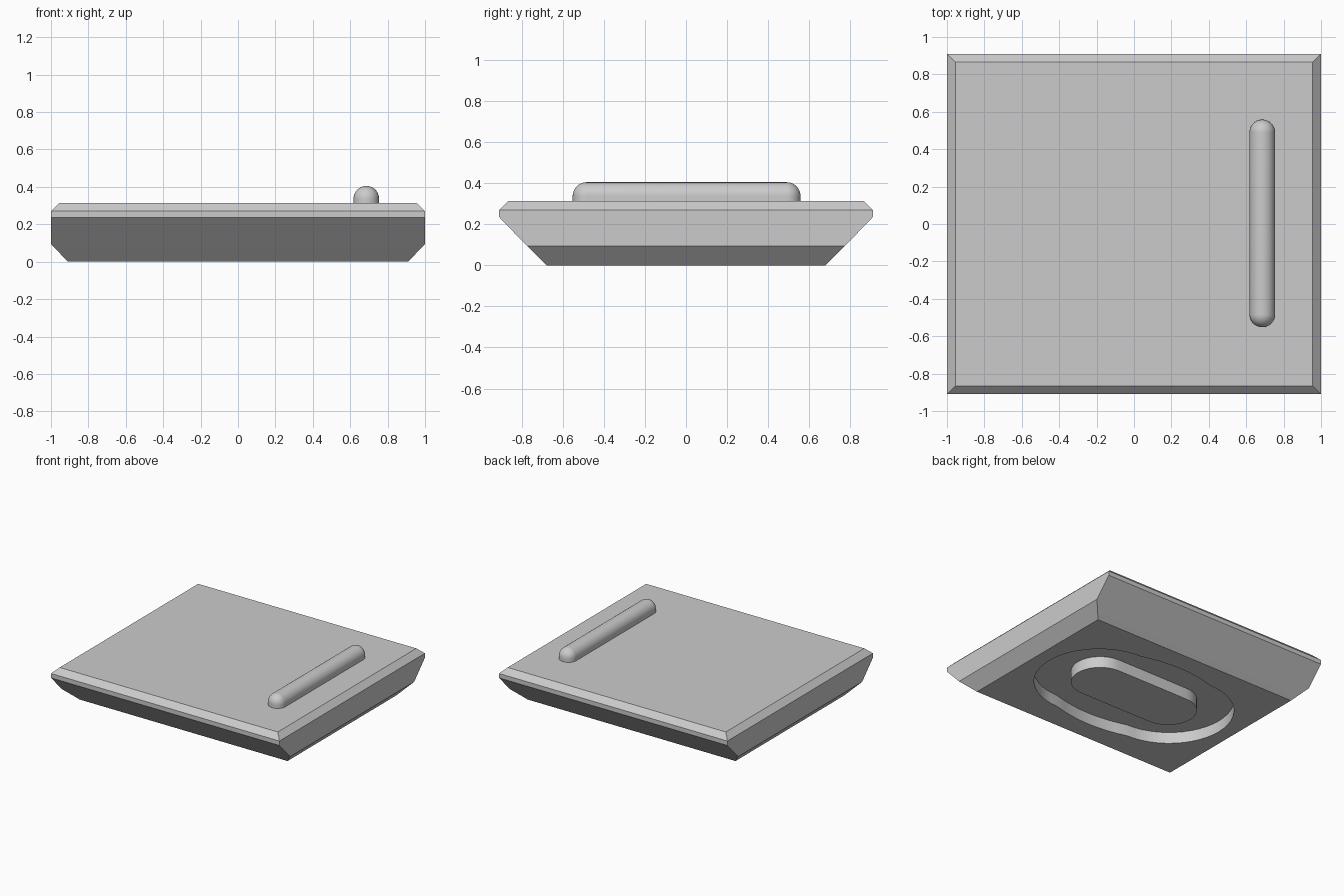
import bpy, bmesh
from math import sin, cos, pi

cube = bpy.data.objects.get("Cube")
if cube:
    bpy.data.objects.remove(cube, do_unlink=True)

grey = bpy.data.materials.new("mid grey")
grey.use_nodes = True
grey.diffuse_color = (0.6, 0.6, 0.6, 1)
grey.node_tree.nodes["Principled BSDF"].inputs["Base Color"].default_value = (0.6, 0.6, 0.6, 1)


def rectangle(hx, hy, z):
    return [(-hx, -hy, z), (hx, -hy, z), (hx, hy, z), (-hx, hy, z)]


def slot(half, radius, z, bulge=0, steps=24):
    """Outline with two round ends, long in x; bulge bows the long sides."""
    points = []
    for end in (1, -1):
        for i in range(steps + 1):
            a = -pi / 2 + pi * i / steps
            points.append((end * (half + radius * cos(a)), end * radius * sin(a), z))
        for i in range(1, 8 if bulge else 1):
            t = 1 - i / 4
            points.append((end * half * t, end * (radius + bulge * (1 - t * t)), z))
    return points


def loft(name, rings, closed=False, caps=(True, True)):
    """Skin a stack of outlines; closed joins the last one to the first."""
    bm = bmesh.new()
    loops = [[bm.verts.new(p) for p in ring] for ring in rings]
    n = len(loops[0])
    pairs = list(zip(loops, loops[1:])) + ([(loops[-1], loops[0])] if closed else [])
    for low, high in pairs:
        for i in range(n):
            j = (i + 1) % n
            bm.faces.new((low[i], low[j], high[j], high[i]))
    for cap, loop in zip(caps, (loops[0], loops[-1])):
        if cap and not closed:
            bm.faces.new(loop)
    bmesh.ops.remove_doubles(bm, verts=bm.verts, dist=0.0001)
    bmesh.ops.recalc_face_normals(bm, faces=bm.faces)
    mesh = bpy.data.meshes.new(name)
    bm.to_mesh(mesh)
    bm.free()
    mesh.materials.append(grey)
    obj = bpy.data.objects.new(name, mesh)
    bpy.context.collection.objects.link(obj)
    return obj


def activate(obj):
    bpy.ops.object.select_all(action='DESELECT')
    obj.select_set(True)
    bpy.context.view_layer.objects.active = obj


# Tapered slab with chamfered rim
body = loft("body", [
    rectangle(0.91, 0.68, 0),
    rectangle(1.0, 0.775, 0.095),
    rectangle(1.0, 0.91, 0.235),
    rectangle(1.0, 0.91, 0.27),
    rectangle(0.955, 0.866, 0.313),
])

# Oval groove in the underside
depth = 0.09
cutter = loft("groove_cutter", [
    slot(0.33, 0.47, -0.1, 0.05),
    slot(0.33, 0.47, depth, 0.05),
    slot(0.32, 0.21, depth, 0.001),
    slot(0.32, 0.21, -0.1, 0.001),
], closed=True)
cutter.hide_render = True
cut = body.modifiers.new("groove", 'BOOLEAN')
cut.operation = 'DIFFERENCE'
cut.solver = 'EXACT'
cut.object = cutter
activate(body)
bpy.ops.object.modifier_apply(modifier=cut.name)
bpy.data.objects.remove(cutter, do_unlink=True)
bpy.ops.object.shade_smooth_by_angle(angle=pi / 6)

# Rounded bar on the top
radius, base = 0.068, 0.337
rows = [slot(0.487, radius, 0.3)]
for k in range(13):
    a = pi / 2 * k / 12
    rows.append(slot(0.487, radius * cos(a), base + radius * sin(a)))
bar = loft("top_bar", rows, caps=(True, False))
bar.rotation_euler.z = pi / 2
bar.location = (0.686, 0.003, 0)
activate(bar)
bpy.ops.object.shade_smooth_by_angle(angle=pi / 6)
